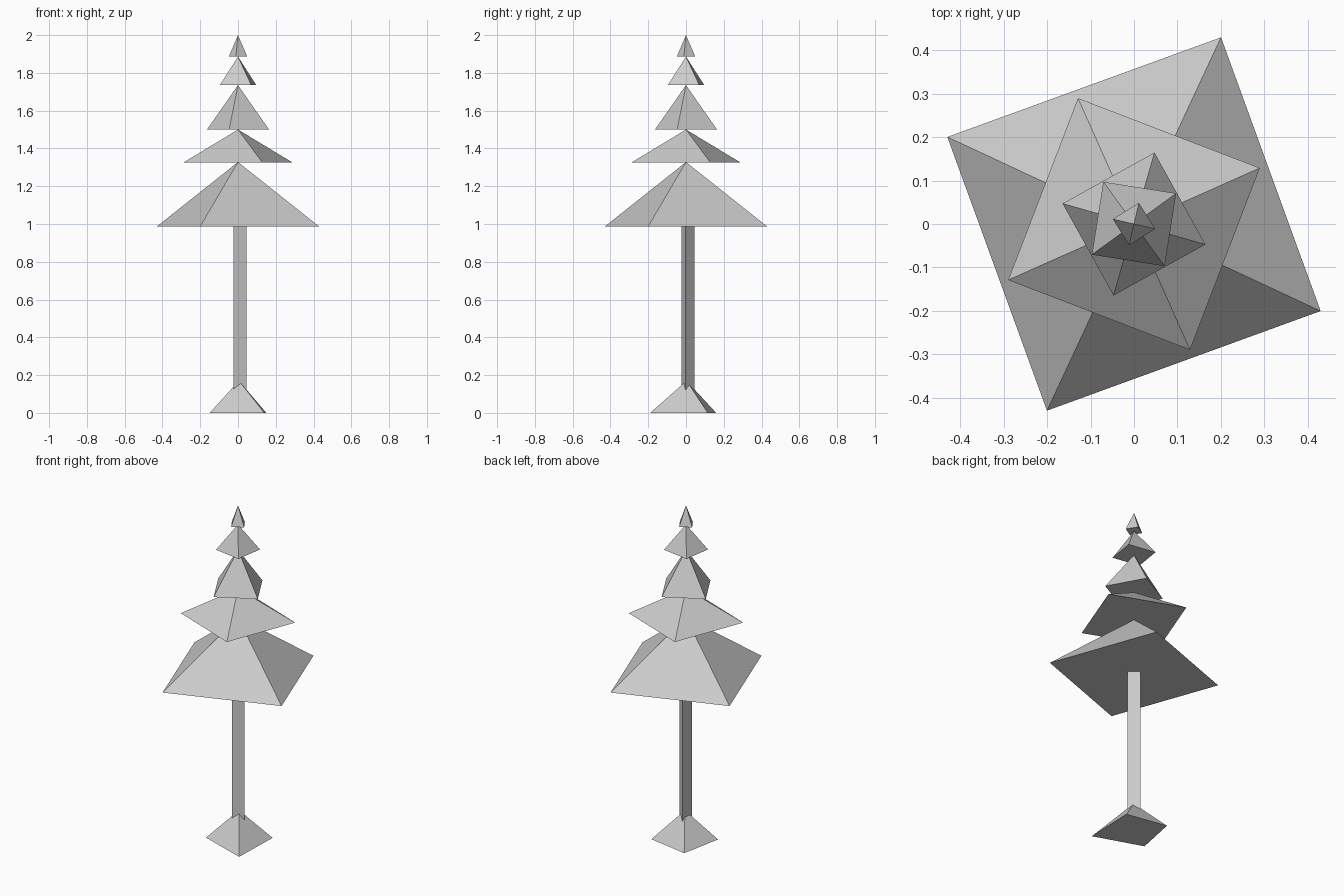
import bpy, bmesh, math
from mathutils import Matrix

if "Cube" in bpy.data.objects:
    bpy.data.objects.remove(bpy.data.objects["Cube"])


def add_cone(name, sides, r_bottom, r_top, z0, z1, angle, x=0.0, y=0.0):
    """Flat-shaded cone/prism with its first corner at the given angle."""
    pts = [(x + r_bottom * math.cos(math.radians(angle) + 2 * math.pi * i / sides),
            y + r_bottom * math.sin(math.radians(angle) + 2 * math.pi * i / sides))
           for i in range(sides)]
    return build(name, pts, z0, z1, (x, y), r_top / r_bottom)


def build(name, pts, z0, z1, centre, taper):
    """Extrude a ground outline up to a point (taper 0) or a scaled copy."""
    bm = bmesh.new()
    low = [bm.verts.new((px, py, z0)) for px, py in pts]
    n = len(low)
    bm.faces.new(low[::-1])
    if taper == 0:
        tip = bm.verts.new((*centre, z1))
        for i in range(n):
            bm.faces.new((low[i], low[(i + 1) % n], tip))
    else:
        top = [bm.verts.new((centre[0] + (px - centre[0]) * taper,
                             centre[1] + (py - centre[1]) * taper, z1)) for px, py in pts]
        for i in range(n):
            j = (i + 1) % n
            bm.faces.new((low[i], low[j], top[j], top[i]))
        bm.faces.new(top)
    mesh = bpy.data.meshes.new(name)
    bm.to_mesh(mesh)
    bm.free()
    obj = bpy.data.objects.new(name, mesh)
    bpy.context.collection.objects.link(obj)
    return obj


# Root mound: irregular four-sided pyramid
build("root_mound", [(-0.15, -0.09), (0.14, -0.19), (0.15, 0.115), (-0.10, 0.16)],
      0.0, 0.17, (0.005, 0.003), 0)

# Three-sided trunk
add_cone("trunk", 3, 0.0415, 0.0415, 0.04, 1.0, -11.7, 0.005, 0.006)

# Foliage tiers: radius, base height, tip height, twist in degrees
tiers = [(0.474, 0.987, 1.328, -25), (0.317, 1.325, 1.50, 24), (0.171, 1.50, 1.735, -16),
         (0.12, 1.735, 1.886, 36), (0.05, 1.886, 2.0, -13)]
for k, (radius, z0, z1, twist) in enumerate(tiers, 1):
    add_cone(f"foliage_tier_{k}", 4, radius, 0, z0, z1, twist)
